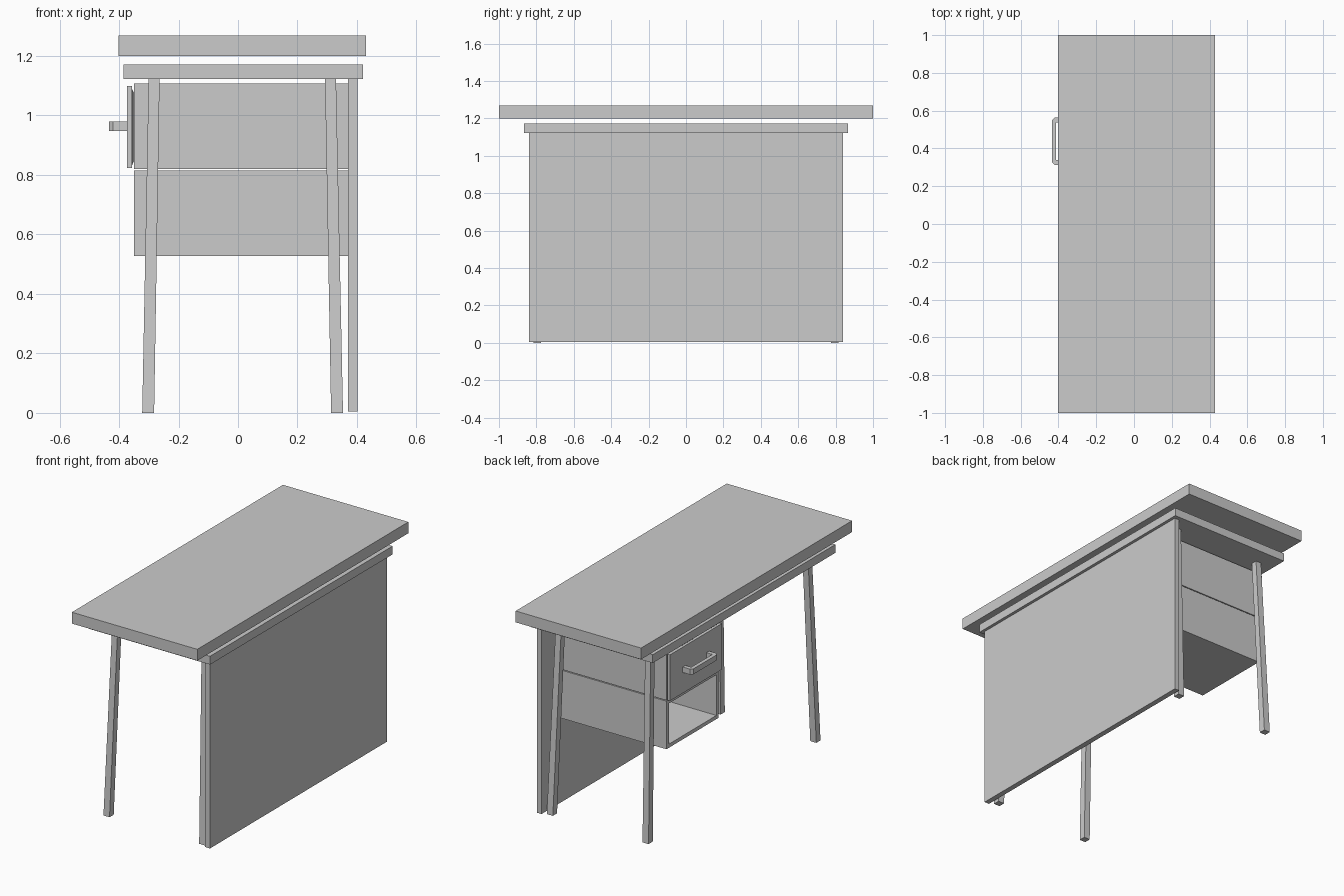
import bpy, bmesh

if "Cube" in bpy.data.objects:
    bpy.data.objects.remove(bpy.data.objects["Cube"])


def make(name, verts, faces):
    me = bpy.data.meshes.new(name)
    me.from_pydata(verts, [], faces)
    bm = bmesh.new()
    bm.from_mesh(me)
    bmesh.ops.recalc_face_normals(bm, faces=bm.faces)
    bm.to_mesh(me)
    bm.free()
    ob = bpy.data.objects.new(name, me)
    bpy.context.collection.objects.link(ob)
    return ob


def loft(name, a, b):
    # closed solid between two matching outlines
    n = len(a)
    sides = [(i, (i + 1) % n, n + (i + 1) % n, n + i) for i in range(n)]
    return make(name, a + b, sides + [tuple(range(n)), tuple(range(n, 2 * n))])


def rect(x0, x1, y0, y1, z):
    return [(x0, y0, z), (x1, y0, z), (x1, y1, z), (x0, y1, z)]


def box(name, x0, x1, y0, y1, z0, z1):
    return loft(name, rect(x0, x1, y0, y1, z0), rect(x0, x1, y0, y1, z1))


def rect_x(x, y0, y1, z0, z1):
    return [(x, y0, z0), (x, y1, z0), (x, y1, z1), (x, y0, z1)]


# Floating top, support slab and rear panel
box("desk_top", -0.402, 0.43, -1, 1, 1.2, 1.268)
box("support_slab", -0.385, 0.42, -0.865, 0.865, 1.122, 1.172)
box("modesty_panel", 0.37, 0.402, -0.84, 0.84, 0.005, 1.122)

# Splayed, slightly tapered square legs
for label, top_x, foot_x in (("front", -0.282, -0.302), ("rear", 0.311, 0.333)):
    for side, s in (("left", 1), ("right", -1)):
        t, f = 0.0185, 0.02
        loft(f"{label}_{side}_leg",
             rect(foot_x - f, foot_x + f, s * 0.795 - f, s * 0.795 + f, 0),
             rect(top_x - t, top_x + t, s * 0.745 - t, s * 0.745 + t, 1.122))

# Open-fronted storage boxes, stacked
Y0, Y1 = 0.19, 0.685


def cubby(name, z0, z1, w=0.022):
    x0, x1 = -0.35, 0.369
    v = (rect_x(x1, Y0, Y1, z0, z1) + rect_x(x0, Y0, Y1, z0, z1)
         + rect_x(x0, Y0 + w, Y1 - w, z0 + w, z1 - w)
         + rect_x(x1 - w, Y0 + w, Y1 - w, z0 + w, z1 - w))
    f = [(0, 1, 2, 3), (12, 13, 14, 15)]
    for k in (0, 4, 8):
        f += [(k + i, k + (i + 1) % 4, k + 4 + (i + 1) % 4, k + 4 + i) for i in range(4)]
    make(name, v, f)


cubby("lower_cubby", 0.527, 0.815)
cubby("upper_cubby", 0.82, 1.108)

# Drawer front with a tapered back
box("drawer_front", -0.373, -0.357, Y0, Y1, 0.823, 1.099)
loft("drawer_back", rect_x(-0.357, Y0 + 0.008, Y1 - 0.008, 0.831, 1.091),
     rect_x(-0.348, Y0 + 0.027, Y1 - 0.027, 0.85, 1.072))

# U-shaped pull with chamfered corners
half = [(-0.372, 0.125), (-0.42, 0.125), (-0.434, 0.111)]
inner = [(-0.412, 0.1), (-0.372, 0.1)]
left = [(x, 0.4385 + d) for x, d in half]
right = [(x, 0.4385 - d) for x, d in reversed(half)]
profile = (left + right + [(x, 0.4385 - d) for x, d in reversed(inner)]
           + [(x, 0.4385 + d) for x, d in inner])
loft("drawer_handle", [(x, y, 0.947) for x, y in profile],
     [(x, y, 0.98) for x, y in profile])
